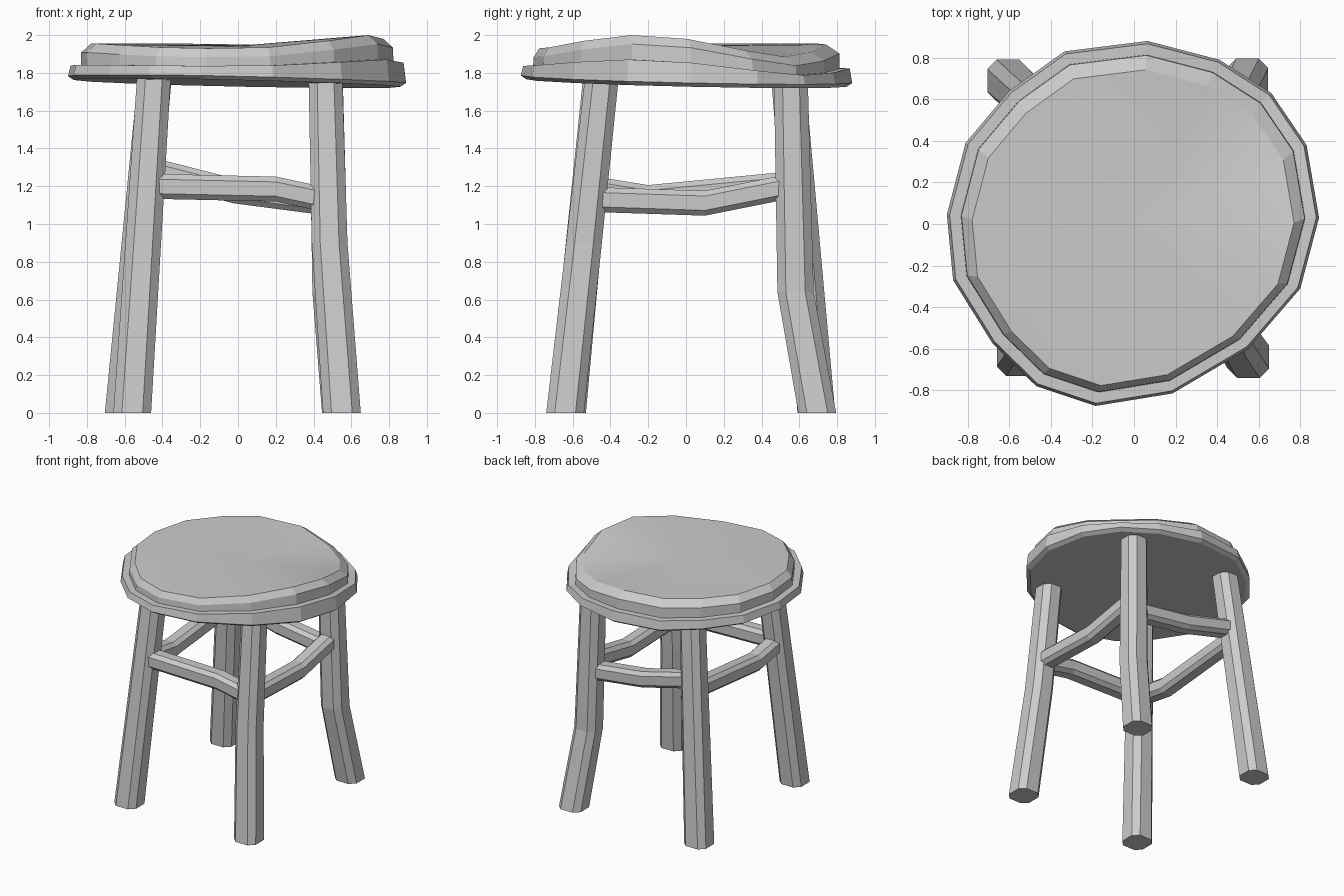
import bpy, bmesh
from mathutils import Vector

if "Cube" in bpy.data.objects:
    bpy.data.objects.remove(bpy.data.objects["Cube"])


def finish(name, bm):
    bmesh.ops.recalc_face_normals(bm, faces=bm.faces)
    me = bpy.data.meshes.new(name)
    bm.to_mesh(me)
    bm.free()
    ob = bpy.data.objects.new(name, me)
    bpy.context.collection.objects.link(ob)
    return ob


def bridge(bm, a, b):
    n = len(a)
    for i in range(n):
        j = (i + 1) % n
        bm.faces.new((a[i], a[j], b[j], b[i]))


# Hand-hewn seat: uneven 16-sided outline (x, y, height of the worn top edge)
OUTLINE = [
    (.065, .88, 1.95), (.41, .79, 1.91), (.66, .63, 1.885), (.83, .38, 1.92),
    (.89, .03, 1.98), (.80, -.31, 2.0), (.55, -.60, 1.97), (.185, -.815, 1.935),
    (-.185, -.875, 1.93), (-.47, -.78, 1.935), (-.68, -.575, 1.945), (-.87, -.27, 1.955),
    (-.90, .045, 1.955), (-.81, .39, 1.955), (-.60, .64, 1.955), (-.335, .83, 1.955)]


def build_seat():
    bm = bmesh.new()

    def ring(s, height, dy=0):
        return [bm.verts.new((x * s, y * s + dy, height(x, y, t))) for x, y, t in OUTLINE]

    def flange(x, y, t):
        return 1.83 + .6 * (t - 1.94) - .015 * y

    def base(x, y, t):
        return 1.745 - .02 * x - .02 * y

    rings = [ring(.965, base),
             ring(1.0, lambda x, y, t: base(x, y, t) + .02),
             ring(.985, flange),
             ring(.925, flange),
             ring(.922, lambda x, y, t: t - .047),
             ring(.865, lambda x, y, t: t, -.02)]
    for a, b in zip(rings, rings[1:]):
        bridge(bm, a, b)
    # Fan caps, the upper one softly shaded
    for r, z, smooth in ((rings[0], 1.745, False), (rings[-1], 1.943, True)):
        c = bm.verts.new((0, 0, z))
        for i in range(len(r)):
            bm.faces.new((r[i], r[(i + 1) % len(r)], c)).smooth = smooth
    ob = finish("seat", bm)
    for e in ob.data.edges:
        e.use_edge_sharp = all(ob.data.vertices[v].index >= 80 and
                               ob.data.vertices[v].index < 96 for v in e.vertices)


def beam(name, path, halves, chamfer, u, v):
    """Chamfered square bar along a path; u and v span its cross-section."""
    bm = bmesh.new()
    rings = []
    for p, h in zip(path, halves):
        c = h - chamfer
        sec = [(h, c), (c, h), (-c, h), (-h, c), (-h, -c), (-c, -h), (c, -h), (h, -c)]
        rings.append([bm.verts.new(Vector(p) + u * a + v * b) for a, b in sec])
    for a, b in zip(rings, rings[1:]):
        bridge(bm, a, b)
    bm.faces.new(rings[0])
    bm.faces.new(rings[-1])
    return finish(name, bm)


X, Y, Z = Vector((1, 0, 0)), Vector((0, 1, 0)), Vector((0, 0, 1))

build_seat()

# Splayed legs, two of them with a bend
LEGS = {
    "front_left_leg": [(-.56, -.63, 0), (-.445, -.455, 1.78)],
    "front_right_leg": [(.55, -.64, 0), (.485, -.54, .9), (.463, -.445, 1.78)],
    "back_right_leg": [(.545, .695, 0), (.49, .58, .64), (.465, .555, 1.78)],
    "back_left_leg": [(-.605, .69, 0), (-.44, .54, 1.78)],
}
for name, path in LEGS.items():
    beam(name, path, [.1 - .006 * p[2] for p in path], .045, X, Y)

# Crooked stretchers between the legs
STRETCHERS = {
    "front_stretcher": ([(-.48, -.52, 1.2), (.2, -.52, 1.185), (.48, -.51, 1.125)], Y),
    "back_stretcher": ([(-.49, .58, 1.295), (-.02, .57, 1.175), (.48, .56, 1.11)], Y),
    "right_stretcher": ([(.48, -.5, 1.13), (.48, .1, 1.11), (.475, .55, 1.2)], X),
    "left_stretcher": ([(-.485, -.51, 1.19), (-.49, -.2, 1.14), (-.49, .58, 1.215)], X),
}
for name, (path, side) in STRETCHERS.items():
    beam(name, path, [.066] * 3, .028, side, Z)
